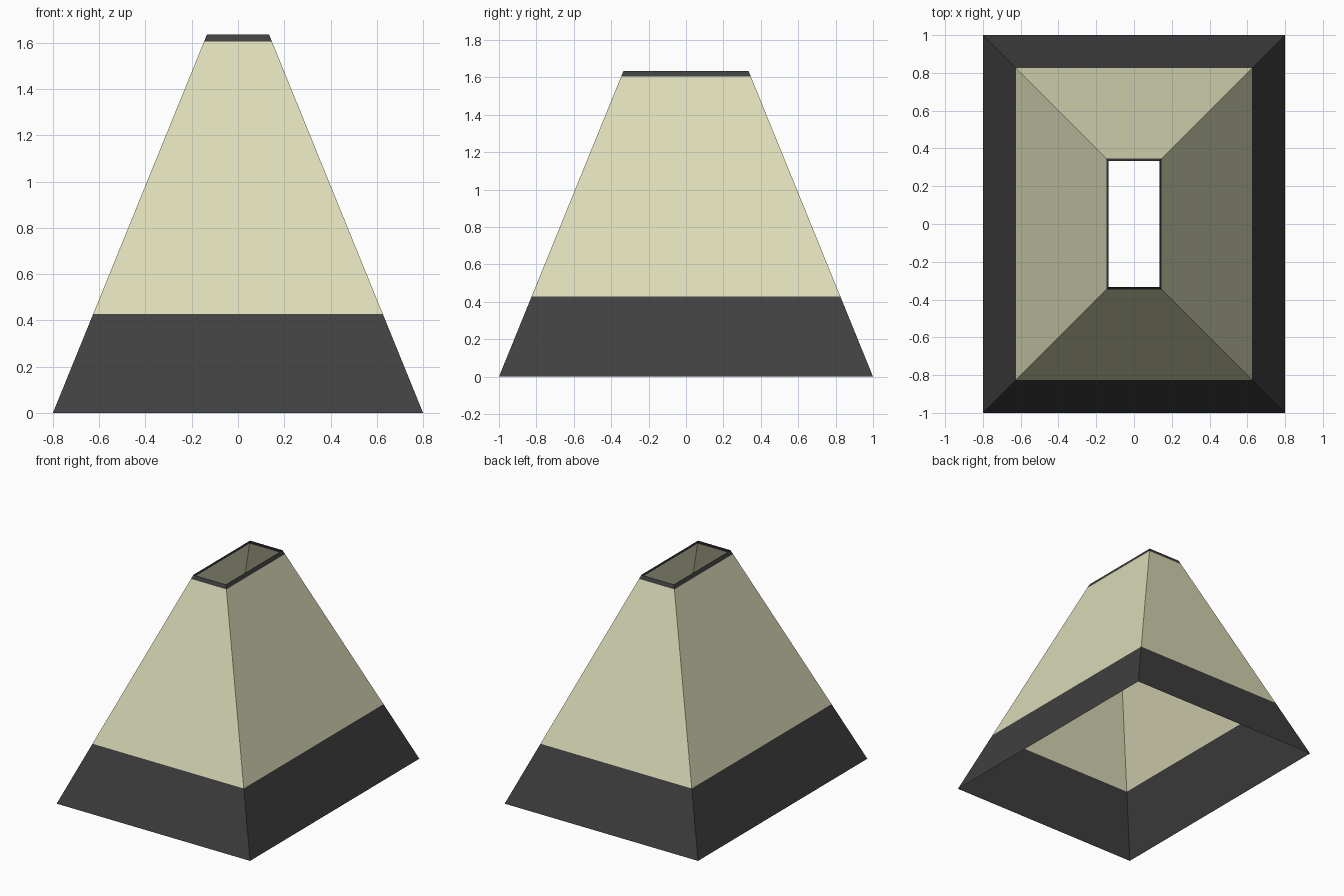
import bpy, bmesh

if "Cube" in bpy.data.objects:
    bpy.data.objects.remove(bpy.data.objects["Cube"])

BASE_X, BASE_Y = 0.8, 1.0      # half sizes at the bottom
SLOPE = 0.407                  # inward run per unit of height


def material(name, rgb):
    m = bpy.data.materials.new(name)
    m.diffuse_color = (*rgb, 1.0)
    m.use_nodes = True
    m.node_tree.nodes["Principled BSDF"].inputs["Base Color"].default_value = m.diffuse_color
    return m


dark = material("charcoal trim", (0.051, 0.051, 0.051))
cream = material("cream fabric", (0.716, 0.712, 0.479))


def band(name, z0, z1, mat):
    """Open four-sided sloping band between two heights."""
    bm = bmesh.new()
    rings = []
    for z in (z0, z1):
        x, y = BASE_X - SLOPE * z, BASE_Y - SLOPE * z
        rings.append([bm.verts.new((sx * x, sy * y, z))
                      for sx, sy in ((-1, -1), (1, -1), (1, 1), (-1, 1))])
    low, high = rings
    for i in range(4):
        j = (i + 1) % 4
        bm.faces.new((low[i], low[j], high[j], high[i]))
    mesh = bpy.data.meshes.new(name)
    bm.to_mesh(mesh)
    bm.free()
    mesh.materials.append(mat)
    obj = bpy.data.objects.new(name, mesh)
    bpy.context.collection.objects.link(obj)


# Thin lampshade, open at the top and bottom
band("lower_trim", 0.0, 0.428, dark)
band("shade_panels", 0.428, 1.606, cream)
band("upper_trim", 1.606, 1.635, dark)
